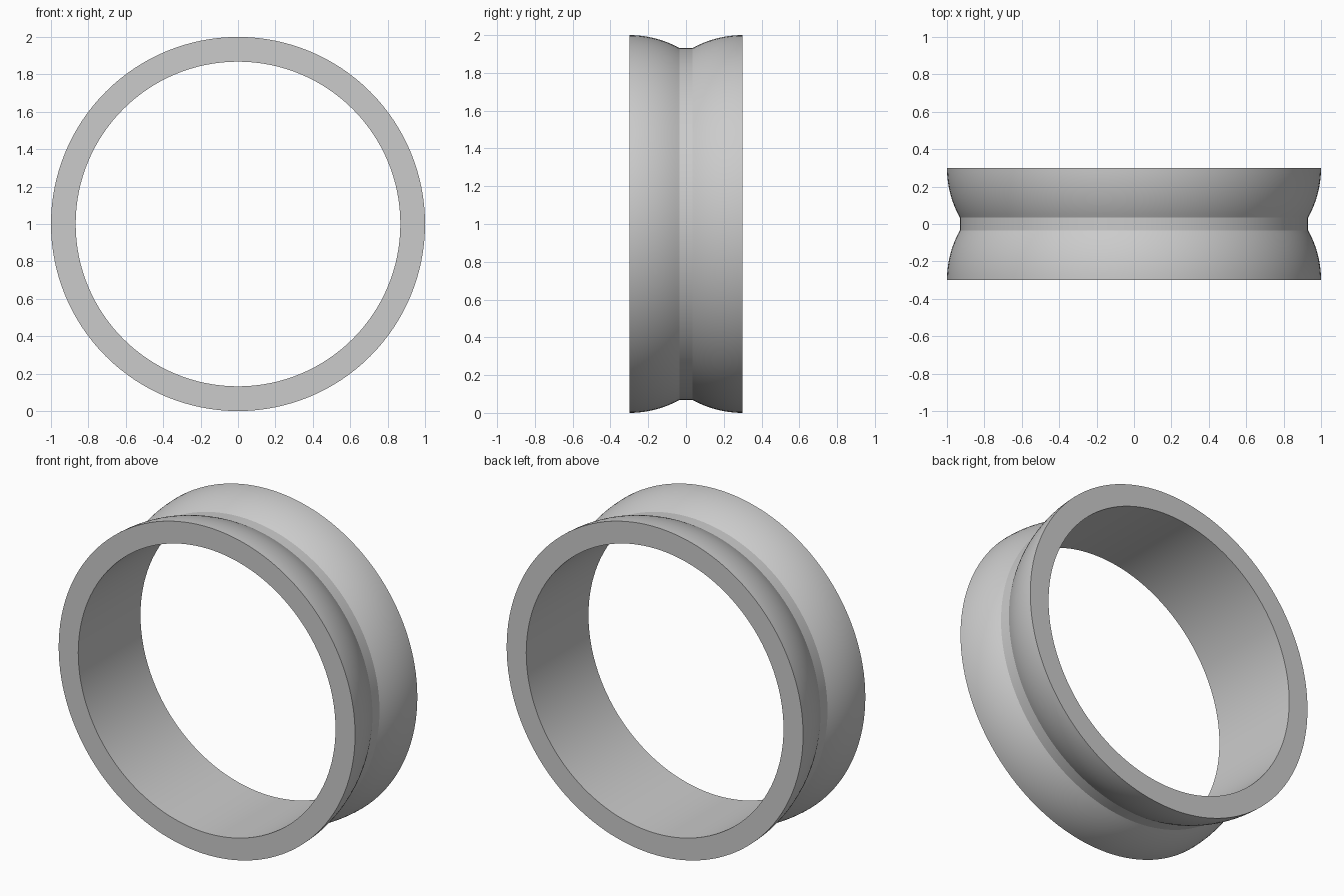
import bpy, bmesh, math

if "Cube" in bpy.data.objects:
    bpy.data.objects.remove(bpy.data.objects["Cube"])

SEGMENTS = 128
HALF_WIDTH, OUTER, INNER = 0.30, 1.0, 0.868
GROOVE_HALF, GROOVE_R = 0.034, 0.931
ARC_STEPS = 12

# Outer half profile: arc level at the rim, falling to the groove
run, drop = HALF_WIDTH - GROOVE_HALF, OUTER - GROOVE_R
arc_r = (run ** 2 + drop ** 2) / (2 * drop)
sweep = math.asin(run / arc_r)
half = []
for i in range(ARC_STEPS + 1):
    a = sweep * i / ARC_STEPS
    half.append((HALF_WIDTH - arc_r * math.sin(a), OUTER - arc_r * (1 - math.cos(a))))

# Closed section as (y, radius), mirrored about the middle
profile = half + [(-y, r) for y, r in reversed(half)]
profile += [(-HALF_WIDTH, INNER), (HALF_WIDTH, INNER)]

# Revolve the section around the y axis
bm = bmesh.new()
rings = []
for s in range(SEGMENTS):
    t = 2 * math.pi * s / SEGMENTS
    rings.append([bm.verts.new((r * math.cos(t), y, 1 + r * math.sin(t))) for y, r in profile])
n = len(profile)
for s in range(SEGMENTS):
    a, b = rings[s], rings[(s + 1) % SEGMENTS]
    for i in range(n):
        j = (i + 1) % n
        bm.faces.new((a[i], a[j], b[j], b[i]))
bmesh.ops.recalc_face_normals(bm, faces=bm.faces[:])
mesh = bpy.data.meshes.new("grooved_ring")
bm.to_mesh(mesh)
bm.free()

ring = bpy.data.objects.new("grooved_ring", mesh)
bpy.context.collection.objects.link(ring)

# Plain grey finish
grey = bpy.data.materials.new("grey")
grey.diffuse_color = (0.6, 0.6, 0.6, 1)
grey.use_nodes = True
grey.node_tree.nodes["Principled BSDF"].inputs["Base Color"].default_value = grey.diffuse_color
mesh.materials.append(grey)

# Smooth curves with crisp rim and groove edges
bpy.context.view_layer.objects.active = ring
ring.select_set(True)
bpy.ops.object.shade_smooth_by_angle(angle=math.radians(18))
